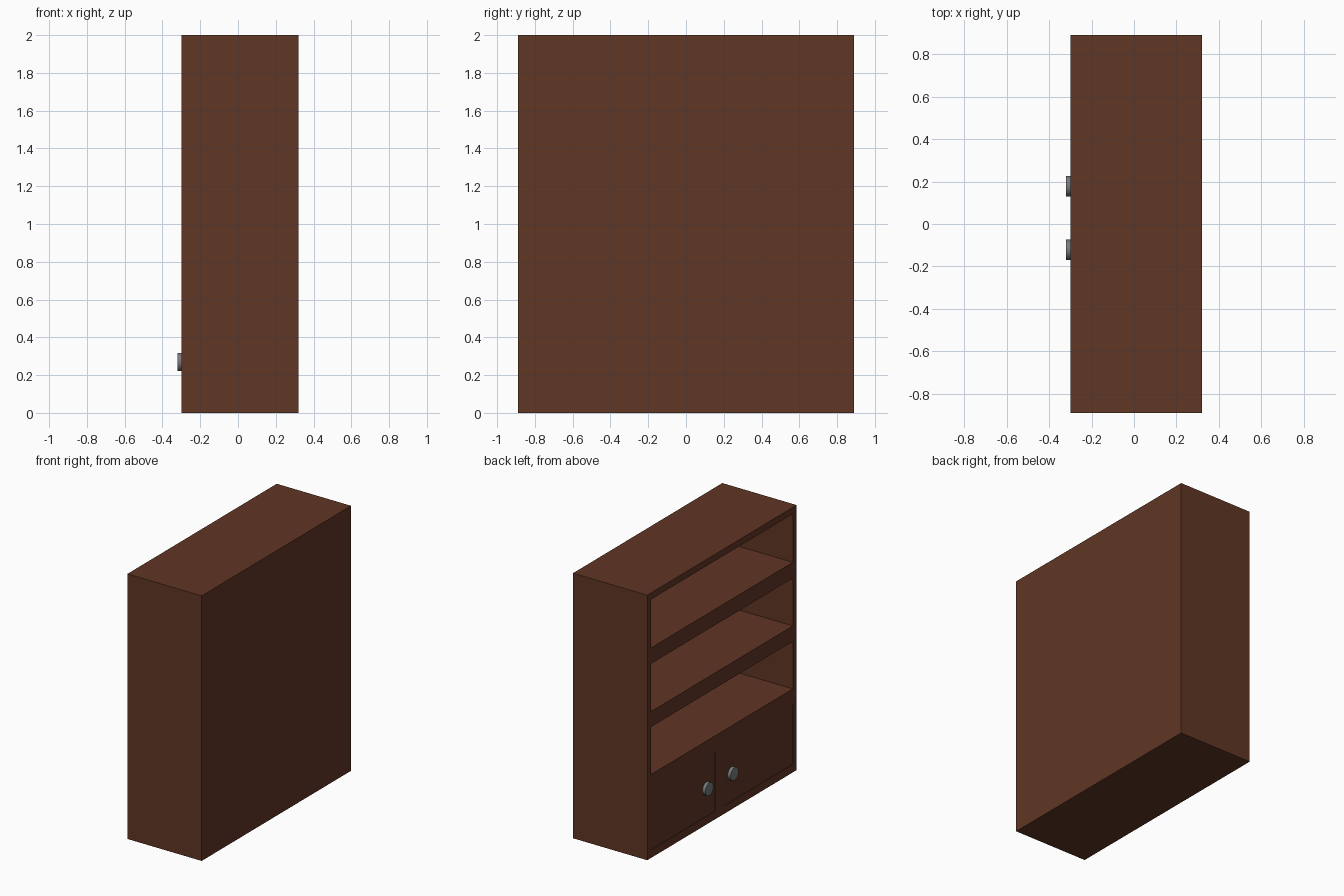
import bpy
import math

if "Cube" in bpy.data.objects:
    bpy.data.objects.remove(bpy.data.objects["Cube"])


def material(name, rgb):
    m = bpy.data.materials.new(name)
    m.diffuse_color = (*rgb, 1.0)
    m.use_nodes = True
    m.node_tree.nodes["Principled BSDF"].inputs["Base Color"].default_value = m.diffuse_color
    return m


WOOD = material("dark brown wood", (0.117, 0.037, 0.018))
METAL = material("grey metal", (0.19, 0.20, 0.205))


def box(name, x, y, z, mat=WOOD):
    """Axis-aligned box from (min, max) ranges."""
    bpy.ops.mesh.primitive_cube_add(size=1, location=[sum(r) / 2 for r in (x, y, z)])
    ob = bpy.context.object
    ob.name = name
    ob.scale = [r[1] - r[0] for r in (x, y, z)]
    bpy.ops.object.transform_apply(location=False, rotation=False, scale=True)
    ob.data.materials.append(mat)
    return ob


FRONT, BACK, SIDE = -0.30, 0.32, 0.89
INNER_BACK, INNER_SIDE = 0.27, 0.845

# Solid case, with the shelf bays and door recesses cut from its open face
case = box("bookcase_case", (FRONT, BACK), (-SIDE, SIDE), (0, 2))
shelf_bays = [(1.585, 1.95), (1.105, 1.465), (0.63, 0.988)]
door_spans = [(0.084, INNER_SIDE), (-INNER_SIDE, -0.024)]
DOOR_Z = (0.06, 0.51)

cutters = [box("shelf_bay_cutter", (FRONT - 0.1, INNER_BACK), (-INNER_SIDE, INNER_SIDE), z)
           for z in shelf_bays]
cutters += [box("door_recess_cutter", (FRONT - 0.1, FRONT + 0.03), y, DOOR_Z)
            for y in door_spans]
for c in cutters:
    mod = case.modifiers.new("cut", 'BOOLEAN')
    mod.operation = 'DIFFERENCE'
    mod.solver = 'EXACT'
    mod.object = c
bpy.context.view_layer.objects.active = case
for mod in list(case.modifiers):
    bpy.ops.object.modifier_apply(modifier=mod.name)
for c in cutters:
    bpy.data.objects.remove(c, do_unlink=True)

# Doors sit almost flush in their recesses, each with a round knob
for side, y, knob_y in zip(("left", "right"), door_spans, (0.178, -0.122)):
    box(side + "_door", (FRONT + 0.004, FRONT + 0.03), y, DOOR_Z)
    bpy.ops.mesh.primitive_cylinder_add(
        vertices=32, radius=0.048, depth=0.03,
        location=(-0.305, knob_y, 0.27), rotation=(0, math.pi / 2, 0))
    knob = bpy.context.object
    knob.name = side + "_door_knob"
    knob.data.materials.append(METAL)
    bpy.ops.object.shade_smooth_by_angle(angle=math.radians(35))
